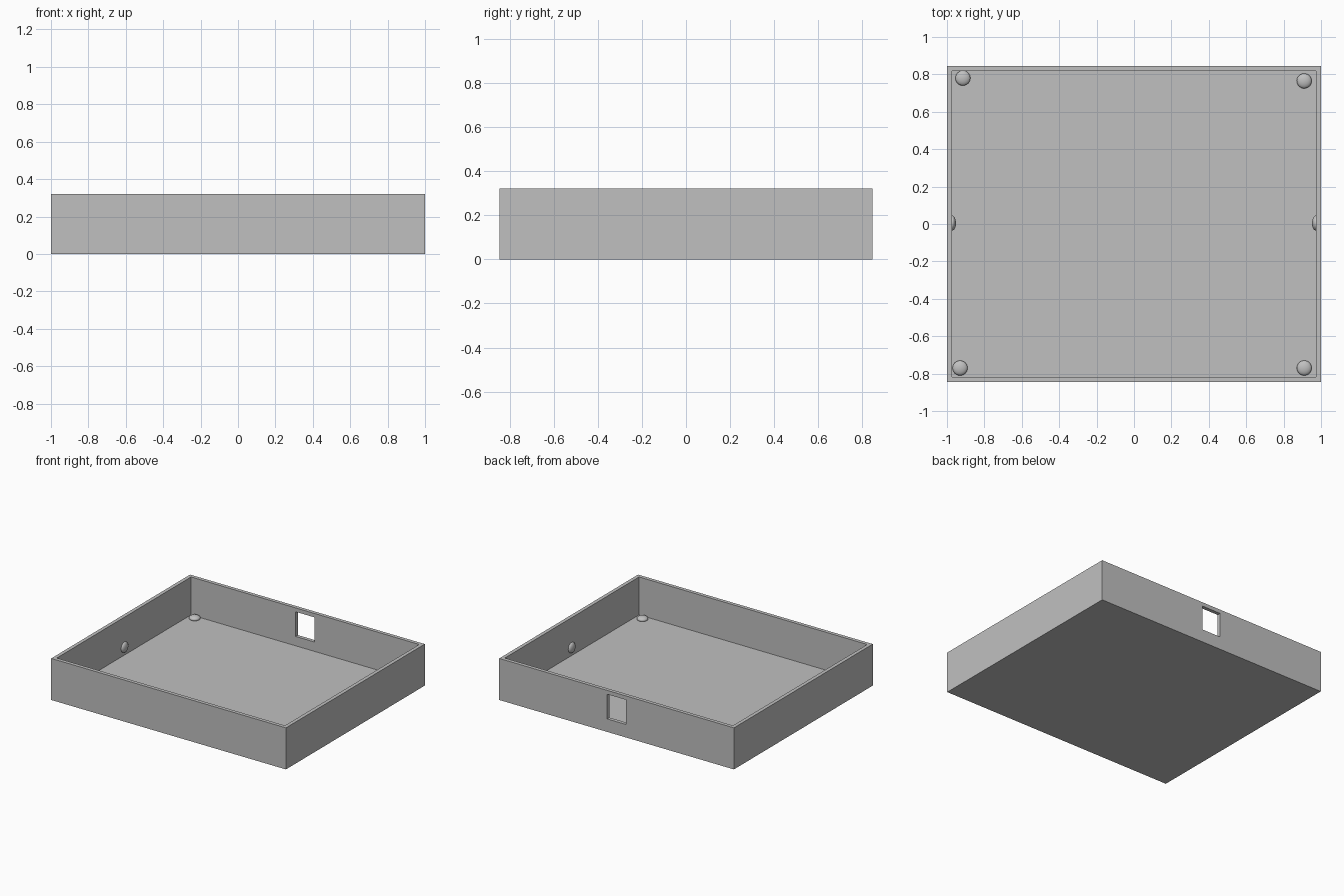
import bpy
import math

default_cube = bpy.data.objects.get("Cube")
if default_cube:
    bpy.data.objects.remove(default_cube, do_unlink=True)

WIDTH, DEPTH, HEIGHT, WALL = 2.0, 1.69, 0.32, 0.028

grey = bpy.data.materials.new("light_grey")
grey.use_nodes = True
grey.diffuse_color = (0.53, 0.53, 0.53, 1)
grey.node_tree.nodes["Principled BSDF"].inputs["Base Color"].default_value = grey.diffuse_color


def box(name, low, high):
    """Box spanning two opposite corners."""
    centre = [(a + b) / 2 for a, b in zip(low, high)]
    bpy.ops.mesh.primitive_cube_add(size=1, location=centre)
    obj = bpy.context.object
    obj.name = name
    obj.scale = [b - a for a, b in zip(low, high)]
    bpy.ops.object.transform_apply(location=True, rotation=True, scale=True)
    obj.data.materials.append(grey)
    return obj


def cut(target, cutter):
    """Subtract the cutter, then discard it."""
    mod = target.modifiers.new("cut", "BOOLEAN")
    mod.operation = "DIFFERENCE"
    mod.solver = "EXACT"
    mod.object = cutter
    bpy.context.view_layer.objects.active = target
    bpy.ops.object.modifier_apply(modifier=mod.name)
    bpy.data.objects.remove(cutter, do_unlink=True)


def stud(name, location, tilt=0.0):
    """Shallow rounded button, its flat axis tilted about y."""
    bpy.ops.mesh.primitive_uv_sphere_add(segments=32, ring_count=16, radius=1,
                                         location=location, rotation=(0, tilt, 0))
    obj = bpy.context.object
    obj.name = name
    obj.scale = (0.04, 0.04, 0.02)
    bpy.ops.object.transform_apply(location=False, rotation=True, scale=True)
    bpy.ops.object.shade_smooth()
    obj.data.materials.append(grey)


# Open tray: solid block, hollowed from above
hx, hy = WIDTH / 2, DEPTH / 2
tray = box("tray", (-hx, -hy, 0), (hx, hy, HEIGHT))
cut(tray, box("cavity_cutter", (WALL - hx, WALL - hy, WALL),
              (hx - WALL, hy - WALL, HEIGHT + 0.1)))

# Rectangular opening in the back wall
cut(tray, box("window_cutter", (-0.08, hy - 0.1, 0.1), (0.08, hy + 0.1, 0.29)))

# Buttons in the floor corners
corners = {
    "back_right": (-0.915, 0.78),
    "back_left": (0.91, 0.765),
    "front_right": (-0.93, -0.77),
    "front_left": (0.91, -0.77),
}
for label, (x, y) in corners.items():
    stud("floor_stud_" + label, (x, y, WALL + 0.007))

# Buttons on the inner side walls
for label, side in (("left", 1), ("right", -1)):
    stud("wall_stud_" + label, (side * (hx - WALL), 0.005, 0.09), math.pi / 2)
